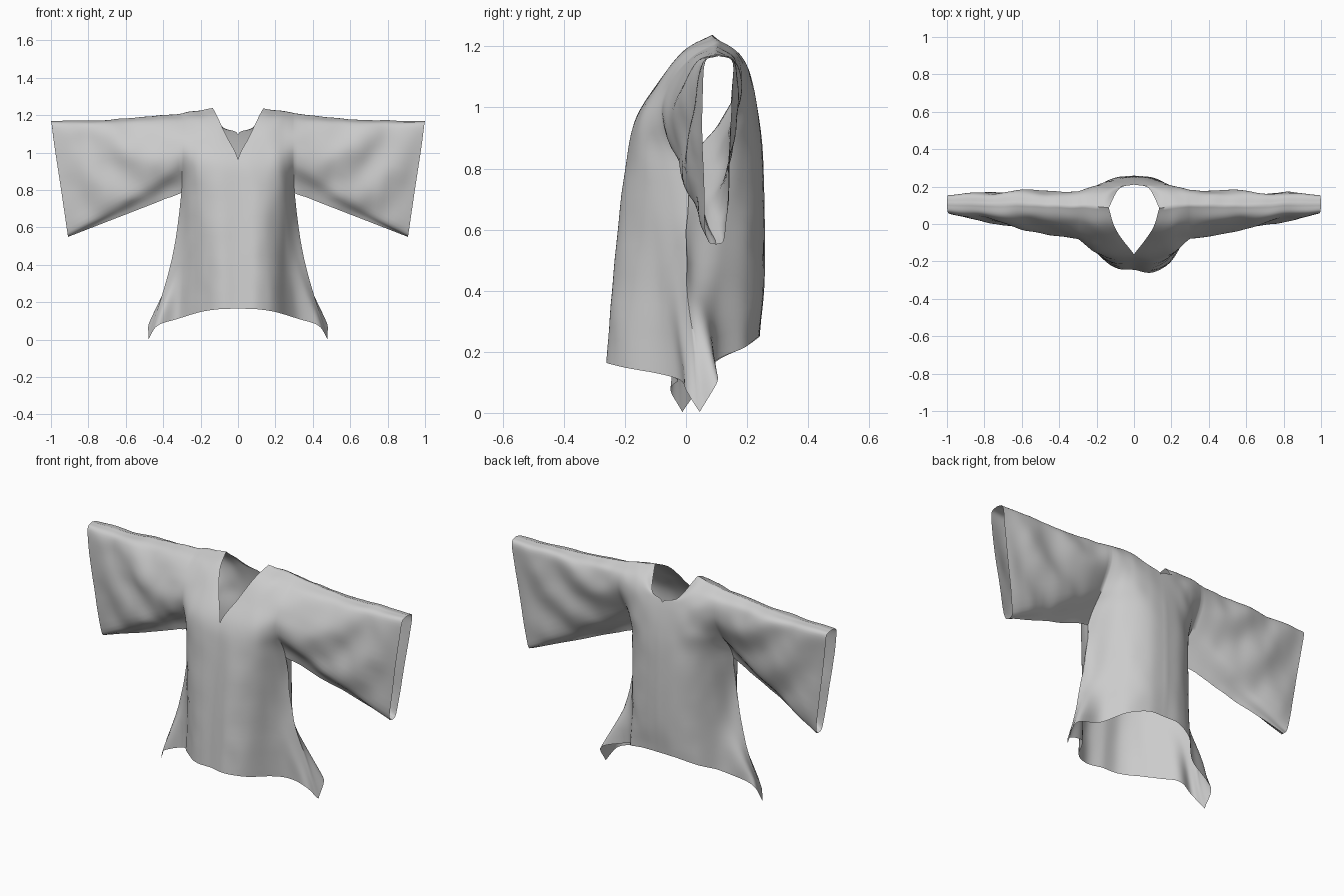
import bpy, bmesh, math
from mathutils import Vector, noise

if "Cube" in bpy.data.objects:
    bpy.data.objects.remove(bpy.data.objects["Cube"])

N = 7          # samples per control span
SLEEVE = 34    # steps along each sleeve

# Half-body control rows, hem to shoulder; each runs from centre (or neck edge) to side seam / armhole
SHOULDER = [(.135, .085, 1.236), (.165, .09, 1.232), (.2, .095, 1.226),
            (.235, .098, 1.222), (.27, .1, 1.217), (.3, .1, 1.21)]
ARMPIT, WAIST, TIP = (.303, 0, .785), (.354, .005, .43), (.478, .045, .003)
FRONT = [
    [(0, -.245, .166), (.1, -.246, .163), (.2, -.178, .148), (.32, -.025, .112), (.43, -.005, .075), TIP],
    [(0, -.225, .45), (.1, -.228, .45), (.19, -.175, .45), (.265, -.08, .45), (.315, -.025, .44), WAIST],
    [(0, -.193, .8), (.1, -.195, .8), (.18, -.17, .8), (.24, -.125, .8), (.28, -.06, .79), ARMPIT],
    [(0, -.163, .962), (.08, -.167, .955), (.15, -.163, .95), (.21, -.148, .95), (.26, -.115, .95), (.3, -.076, .95)],
    [(.06, -.085, 1.085), (.1, -.088, 1.085), (.15, -.086, 1.085), (.2, -.08, 1.08), (.25, -.068, 1.075), (.3, -.056, 1.07)],
    [(.107, -.008, 1.185), (.14, -.006, 1.185), (.18, -.004, 1.182), (.22, 0, 1.178), (.26, .01, 1.172), (.3, .02, 1.165)],
    SHOULDER]
BACK = [
    [(0, .24, .25), (.1, .235, .247), (.21, .19, .215), (.31, .095, .165), (.465, .1, .105), TIP],
    [(0, .258, .45), (.1, .248, .45), (.19, .2, .45), (.265, .11, .45), (.315, .035, .44), WAIST],
    [(0, .254, .8), (.1, .243, .8), (.18, .205, .8), (.24, .14, .8), (.28, .06, .79), ARMPIT],
    [(0, .24, .96), (.09, .236, .96), (.16, .222, .96), (.22, .19, .955), (.26, .15, .95), (.3, .105, .945)],
    [(0, .212, 1.098), (.09, .215, 1.09), (.15, .213, 1.085), (.2, .205, 1.08), (.25, .19, 1.075), (.3, .17, 1.07)],
    [(.08, .19, 1.135), (.125, .18, 1.165), (.175, .173, 1.175), (.22, .172, 1.174), (.26, .17, 1.17), (.3, .165, 1.165)],
    SHOULDER]
# Cuff outlines, underside to top
CUFF_F = [(.908, .097, .55), (.914, .066, .585), (.95, .055, .83), (.982, .055, 1.04), (.996, .064, 1.15), (1, .11, 1.17)]
CUFF_B = [(.908, .097, .55), (.914, .126, .585), (.95, .140, .83), (.982, .150, 1.04), (.996, .153, 1.15), (1, .11, 1.17)]


def clamp(v):
    return max(0, min(1, v))


def spline(pts, n):
    """Smooth curve through the points, n samples per span."""
    p = [Vector(q) for q in pts]
    p = [2 * p[0] - p[1]] + p + [2 * p[-1] - p[-2]]
    out = []
    for i in range(1, len(p) - 2):
        a, b, c, d = p[i - 1:i + 3]
        for k in range(n):
            t = k / n
            out.append(.5 * (2 * b + (c - a) * t + (2 * a - 5 * b + 4 * c - d) * t * t
                             + (3 * b - a - 3 * c + d) * t ** 3))
    return out + [p[-2]]


def patch(rows):
    cols = zip(*[spline(r, N) for r in rows])
    g = [list(r) for r in zip(*[spline(c, N) for c in cols])]
    for r in g:
        for q in r:
            q.x = max(q.x, 0)
    return g


def resample(pts, count):
    fine = spline(pts, 60)
    return [fine[round(i * (len(fine) - 1) / (count - 1))] for i in range(count)]


def sleeve(body, cuff, sign):
    """Stretch the armhole edge out to the cuff, with curved drape folds."""
    arm = [r[-1] for r in body[2 * N:]]
    end = resample(cuff, len(arm))
    g = []
    for i, (a, c) in enumerate(zip(arm, end)):
        v = math.sin(math.pi * i / (len(arm) - 1))
        row = []
        for k in range(SLEEVE + 1):
            t = k / SLEEVE
            q = a.lerp(c, t)
            d = math.hypot(q.x - .38, q.z - 1.3)
            swing = math.sin(math.pi * t)
            q.y += sign * v * swing ** .8 * (.011 * math.sin(25 * d + sign) + .010)
            q.z -= .012 * swing * (i / len(arm))
            row.append(q)
        g.append(row)
    return g


def drape(p):
    """Soft cloth irregularity and left/right differences, continuous so seams stay closed."""
    a = noise.noise(Vector((p.x * 5, p.y * 5, p.z * 3)))
    b = noise.noise(Vector((p.x * 11 + 7, p.y * 9, p.z * 9)))
    m = clamp(abs(p.x) / .2) * clamp((1.08 - abs(p.x)) * 4)
    y = p.y + m * (.007 * a + .006 * b)
    y -= .11 * p.x * clamp((-p.y - .1) / .1) * clamp((.95 - p.z) / .6)
    if p.x < 0:
        y -= .055 * clamp((-p.x - .3) / .15) * clamp((.4 - p.z) / .3)
    return Vector((p.x, y, p.z + (.006 * b * m if p.z > .75 else 0)))


def add_grid(bm, g, side):
    vs = [[bm.verts.new(drape(Vector((side * q.x, q.y, q.z)))) for q in r] for r in g]
    for r0, r1 in zip(vs, vs[1:]):
        for k in range(len(r0) - 1):
            bm.faces.new((r0[k], r0[k + 1], r1[k + 1], r1[k]))


# Body panels, sharing the side seam
front, back = patch(FRONT), patch(BACK)
for i in range(2 * N + 1):
    back[i][-1] = front[i][-1].copy()
grids = [front, back, sleeve(front, CUFF_F, -1), sleeve(back, CUFF_B, 1)]

# Mirrored halves welded into one open garment
bm = bmesh.new()
for side in (1, -1):
    for g in grids:
        add_grid(bm, g, side)
bmesh.ops.remove_doubles(bm, verts=bm.verts[:], dist=.0004)
bmesh.ops.recalc_face_normals(bm, faces=bm.faces[:])
mesh = bpy.data.meshes.new("wide_sleeve_robe")
bm.to_mesh(mesh)
bm.free()
robe = bpy.data.objects.new("wide_sleeve_robe", mesh)
bpy.context.collection.objects.link(robe)
bpy.context.view_layer.objects.active = robe
robe.select_set(True)
bpy.ops.object.shade_smooth_by_angle(angle=math.radians(60))
